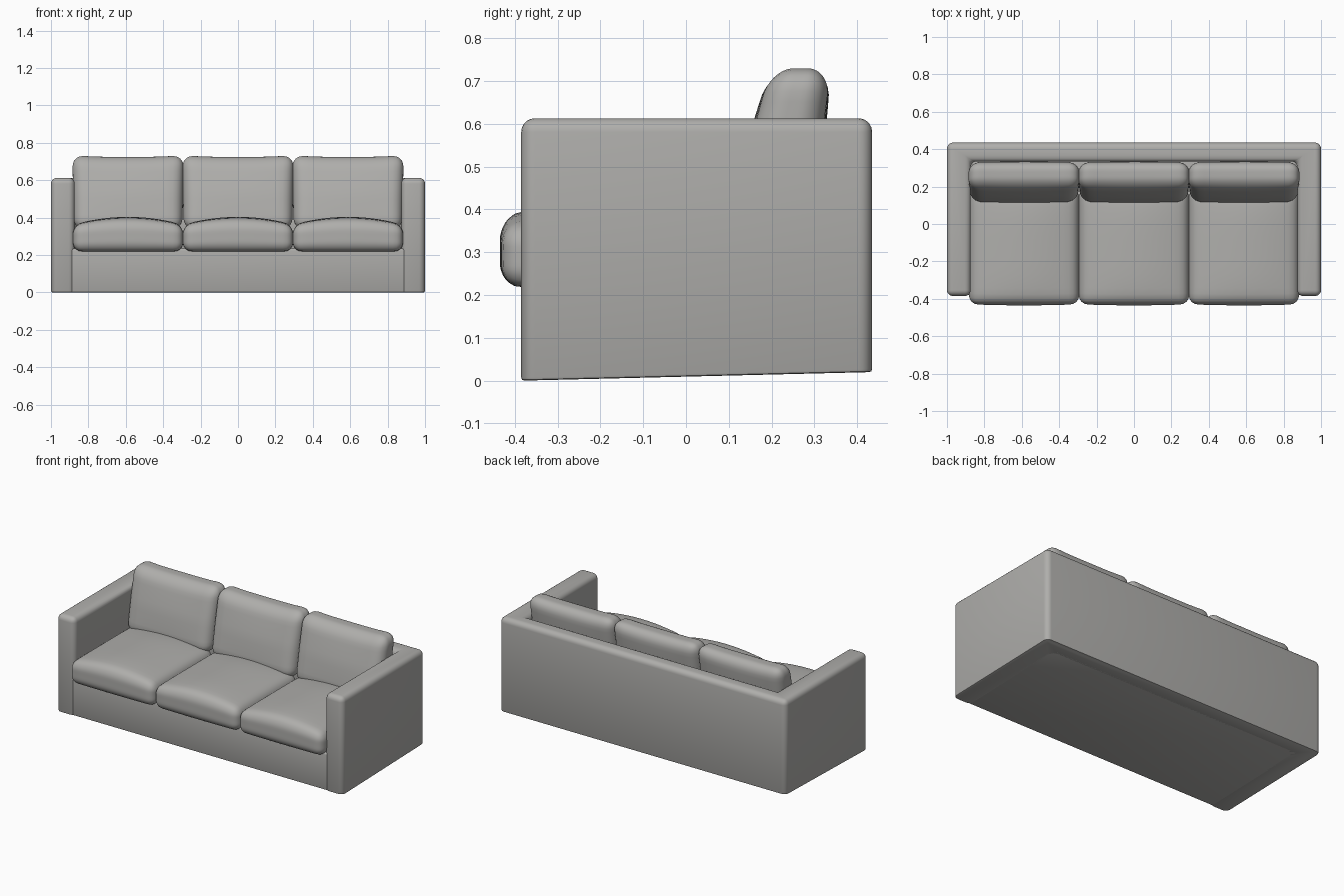
import bpy, bmesh, math
from mathutils import Vector

if "Cube" in bpy.data.objects:
    bpy.data.objects.remove(bpy.data.objects["Cube"])

fabric = bpy.data.materials.new("warm grey fabric")
fabric.diffuse_color = (0.43, 0.425, 0.41, 1)
fabric.use_nodes = True
fabric.node_tree.nodes["Principled BSDF"].inputs["Base Color"].default_value = fabric.diffuse_color


def finish(bm, name):
    bmesh.ops.recalc_face_normals(bm, faces=bm.faces)
    me = bpy.data.meshes.new(name)
    bm.to_mesh(me)
    bm.free()
    ob = bpy.data.objects.new(name, me)
    bpy.context.collection.objects.link(ob)
    me.materials.append(fabric)
    bpy.ops.object.select_all(action='DESELECT')
    ob.select_set(True)
    bpy.context.view_layer.objects.active = ob
    bpy.ops.object.shade_smooth_by_angle(angle=math.radians(40))
    return ob


def upholstered_block(name, outline, height, radius):
    """Extruded footprint with rounded edges and a slightly rising underside."""
    bm = bmesh.new()
    face = bm.faces.new([bm.verts.new((x, y, 0)) for x, y in outline])
    ext = bmesh.ops.extrude_face_region(bm, geom=[face])
    for v in ext["geom"]:
        if isinstance(v, bmesh.types.BMVert):
            v.co.z = height
    bmesh.ops.recalc_face_normals(bm, faces=bm.faces)
    edges = [e for e in bm.edges if max(v.co.z for v in e.verts) > 0.01]
    bmesh.ops.bevel(bm, geom=edges, offset=radius, segments=5, profile=0.5,
                    affect='EDGES', clamp_overlap=True)
    low = [e for e in bm.edges if max(v.co.z for v in e.verts) < 0.001
           and any(abs(f.normal.z) < 0.5 for f in e.link_faces)]
    bmesh.ops.bevel(bm, geom=low, offset=0.007, segments=2, profile=0.5,
                    affect='EDGES', clamp_overlap=True)
    for v in bm.verts:
        if v.co.z < 0.1:
            v.co.z += 0.02 * (v.co.y + 0.385) / 0.82
    return finish(bm, name)


def cushion(name, half, r, shape):
    """Rounded box on a dense grid, then shaped by a function of (u, v, w)."""
    bm = bmesh.new()
    bmesh.ops.create_cube(bm, size=2)
    bmesh.ops.subdivide_edges(bm, edges=bm.edges[:], cuts=19, use_grid_fill=True)
    for vert in bm.verts:
        p = Vector([math.sin(c * math.pi / 2) for c in vert.co])
        q = Vector([a * h for a, h in zip(p, half)])
        core = Vector([max(-(h - r), min(h - r, a)) for a, h in zip(q, half)])
        d = q - core
        if d.length > 1e-6:
            q = core + d.normalized() * r
        uvw = [a / h for a, h in zip(q, half)]
        vert.co = shape(q, *uvw)
    return finish(bm, name)


# U-shaped shell: both arms and the back in one piece
shell = [(-1, -0.385), (-0.873, -0.385), (-0.873, 0.335), (0.873, 0.335),
         (0.873, -0.385), (1, -0.385), (1, 0.435), (-1, 0.435)]
upholstered_block("arms_and_back", shell, 0.613, 0.032)

# Base under the seat
base = [(-0.895, -0.38), (0.895, -0.38), (0.895, 0.36), (-0.895, 0.36)]
upholstered_block("seat_base", base, 0.235, 0.012)

# Three seat cushions and three back cushions
for label, cx in (("left", -0.588), ("middle", 0.0), ("right", 0.588)):
    def seat_shape(q, u, v, w, cx=cx):
        crown = (1 - u * u) * (1 - v ** 4)
        front = 0.024 * (1 - u * u) * v ** 4      # front edge bows up too
        z = 0.29 + q.z + (0.042 * crown + front) * (w + 1) / 2
        return Vector((cx + q.x, -0.12 + q.y - 0.006 * (1 - u * u), z))
    cushion(f"seat_cushion_{label}", (0.295, 0.309, 0.072), 0.05, seat_shape)

    def back_shape(q, u, v, w, cx=cx):
        z = 0.53 + q.z + 0.012 * u ** 4 * max(0.0, w)
        puff = 1 + 0.14 * (1 - u * u) * (1 - w * w)
        taper = 1 - 0.12 * max(0.0, w)
        x = cx + q.x * (1 + 0.012 * w)
        y = 0.222 + q.y * puff * taper + 0.2 * (z - 0.5)
        return Vector((x, y, z))
    cushion(f"back_cushion_{label}", (0.294, 0.08, 0.195), 0.062, back_shape)
